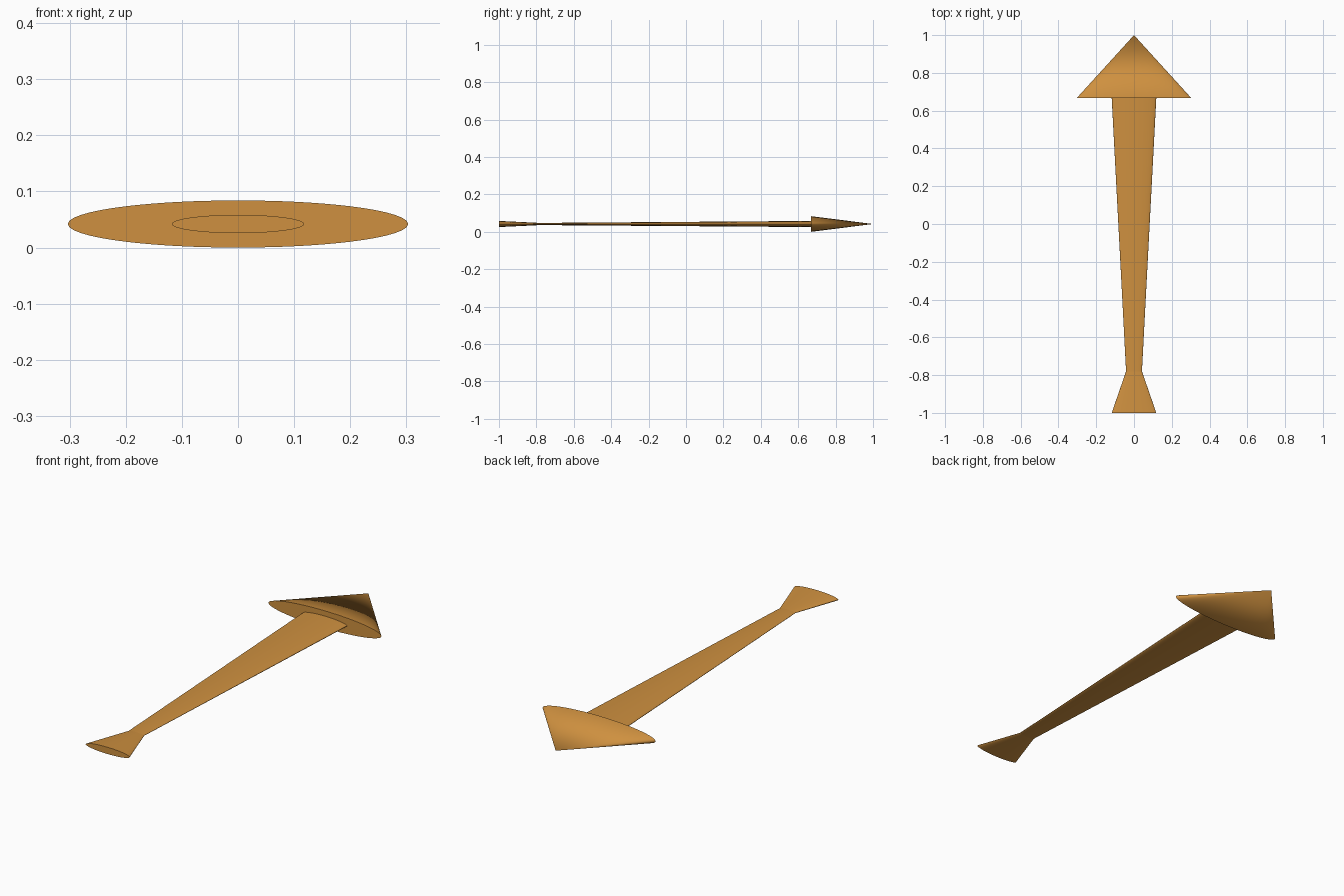
import bpy, bmesh
from math import sin, cos, tau

if "Cube" in bpy.data.objects:
    bpy.data.objects.remove(bpy.data.objects["Cube"])

SEGMENTS = 96
FLATTEN = 0.042 / 0.303    # height / width of every elliptical section
CENTRE_Z = 0.042

# (y, half width) stations from tail to the base of the head
STATIONS = [(-1.0, 0.118), (-0.78, 0.042), (0.667, 0.118), (0.667, 0.303)]
TIP_Y = 1.0


def ellipse_ring(bm, y, r):
    return [bm.verts.new((r * cos(tau * i / SEGMENTS), y,
                          CENTRE_Z + r * FLATTEN * sin(tau * i / SEGMENTS)))
            for i in range(SEGMENTS)]


bm = bmesh.new()
rings = [ellipse_ring(bm, y, r) for y, r in STATIONS]
tip = bm.verts.new((0, TIP_Y, CENTRE_Z))

# Flat tail cap
cap = bm.faces.new(rings[0])

# Flared tail, tapered shaft, shoulder and pointed head
for i in range(SEGMENTS):
    j = (i + 1) % SEGMENTS
    for a, b in zip(rings, rings[1:]):
        bm.faces.new((a[i], a[j], b[j], b[i])).smooth = True
    bm.faces.new((rings[-1][i], rings[-1][j], tip)).smooth = True

# Crisp edges around every section
for ring in rings:
    for i in range(SEGMENTS):
        bm.edges.get((ring[i], ring[(i + 1) % SEGMENTS])).smooth = False
bmesh.ops.recalc_face_normals(bm, faces=bm.faces)

mesh = bpy.data.meshes.new("arrow")
bm.to_mesh(mesh)
bm.free()
arrow = bpy.data.objects.new("arrow", mesh)
bpy.context.collection.objects.link(arrow)

# Orange finish
mat = bpy.data.materials.new("orange")
mat.diffuse_color = (0.62, 0.28, 0.05, 1)
mat.use_nodes = True
mat.node_tree.nodes["Principled BSDF"].inputs["Base Color"].default_value = mat.diffuse_color
mesh.materials.append(mat)
